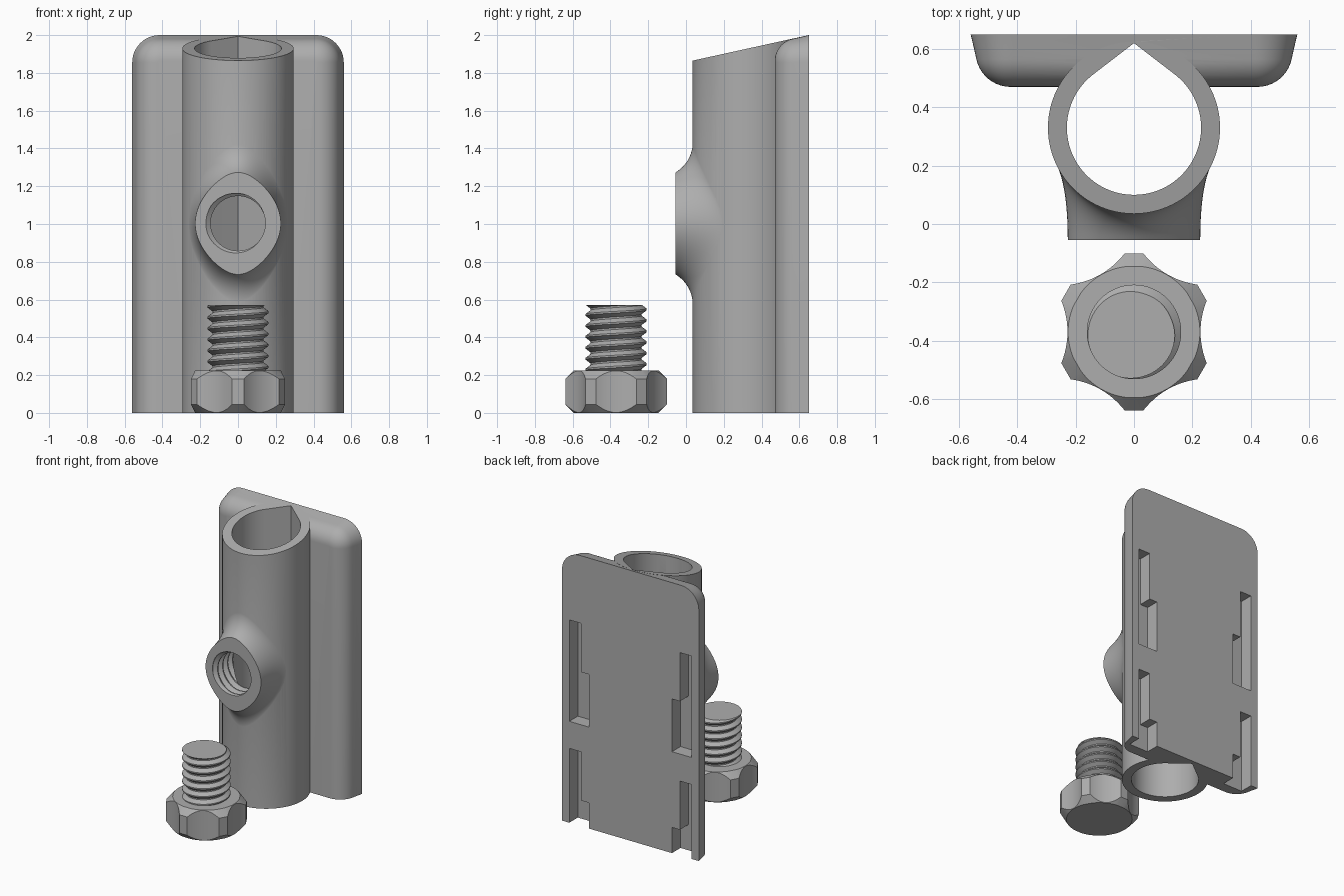
import bpy, bmesh, math
from math import sin, cos, pi, sqrt
from mathutils import Matrix

if "Cube" in bpy.data.objects:
    bpy.data.objects.remove(bpy.data.objects["Cube"])

grey = bpy.data.materials.new("plain_grey")
grey.diffuse_color = (0.42, 0.42, 0.42, 1)
grey.use_nodes = True
grey.node_tree.nodes["Principled BSDF"].inputs["Base Color"].default_value = grey.diffuse_color
TUBE_Y, TUBE_R, BORE_R = 0.33, 0.295, 0.23


def finish(bm, name):
    bmesh.ops.recalc_face_normals(bm, faces=bm.faces)
    mesh = bpy.data.meshes.new(name)
    bm.to_mesh(mesh)
    bm.free()
    mesh.materials.append(grey)
    ob = bpy.data.objects.new(name, mesh)
    bpy.context.collection.objects.link(ob)
    return ob


def loft(rings, name):
    """Skin closed rings of points and cap both ends."""
    bm = bmesh.new()
    vs = [[bm.verts.new(p) for p in ring] for ring in rings]
    n = len(vs[0])
    for a, b in zip(vs, vs[1:]):
        for i in range(n):
            j = (i + 1) % n
            bm.faces.new((a[i], a[j], b[j], b[i]))
    bm.faces.new(vs[0][::-1])
    bm.faces.new(vs[-1])
    bmesh.ops.remove_doubles(bm, verts=bm.verts, dist=1e-5)
    return finish(bm, name)


def box(x0, x1, y0, y1, z0, z1):
    return loft([[(x0, y0, z), (x1, y0, z), (x1, y1, z), (x0, y1, z)]
                 for z in (z0, z1)], "slot_cutter")


def threaded_rod(name, root, crest, pitch, z0, z1, matrix, n=64):
    """Helical thread as a closed solid along z."""
    knots = [(0, root), (0.15, root), (0.5, crest), (0.65, crest), (1, root)]

    def radius(u):
        u %= 1
        for (a, ra), (b, rb) in zip(knots, knots[1:]):
            if u <= b:
                return ra + (rb - ra) * (u - a) / (b - a)

    bm = bmesh.new()
    turns = int((z1 - z0) / pitch) + 2
    us = [t + k[0] for t in range(-1, turns) for k in knots[:4]]
    cols = []
    for i in range(n + 1):
        a = 2 * pi * i / n
        col = []
        for u in us:
            z = min(max(z0 + (u + i / n) * pitch, z0), z1)
            r = radius((z - z0) / pitch - i / n + 1e-9)
            col.append(bm.verts.new((r * cos(a), r * sin(a), z)))
        cols.append(col)
    for c, d in zip(cols, cols[1:]):
        for k in range(len(us) - 1):
            bm.faces.new((c[k], d[k], d[k + 1], c[k + 1]))
    bmesh.ops.remove_doubles(bm, verts=bm.verts, dist=2e-5)
    bmesh.ops.holes_fill(bm, edges=[e for e in bm.edges if e.is_boundary], sides=0)
    bm.transform(matrix)
    return finish(bm, name)


def boolean(ob, other, operation):
    mod = ob.modifiers.new("cut", 'BOOLEAN')
    mod.operation, mod.solver, mod.object = operation, 'EXACT', other
    bpy.context.view_layer.objects.active = ob
    bpy.ops.object.modifier_apply(modifier=mod.name)
    bpy.data.objects.remove(other)


def smooth(ob, angle):
    bpy.ops.object.select_all(action='DESELECT')
    ob.select_set(True)
    bpy.context.view_layer.objects.active = ob
    bpy.ops.object.shade_smooth_by_angle(angle=math.radians(angle))


# Back plate: rounded on the sides and top, flat at the bottom
def plate_ring(inset, y):
    w, t, r = 0.56 - inset, 2.0 - inset, 0.145 - inset
    pts = [(w, y, 0)]
    for cx, start in ((w - r, 0), (r - w, pi / 2)):
        for i in range(13):
            a = start + pi / 2 * i / 12
            pts.append((cx + r * cos(a), y, t - r + r * sin(a)))
    return pts + [(-w, y, 0)]


plate_profile = [(0, 0.65), (0.012, 0.60)]
for i in range(11):
    a = math.radians(12 + 78 * i / 10)
    plate_profile.append((0.137 - 0.12 * cos(a), 0.59 - 0.12 * sin(a)))
body = loft([plate_ring(*p) for p in plate_profile], "holder_body")

# Upright tube with slanted top
circle = [2 * pi * i / 96 for i in range(96)]
tube_xy = [(TUBE_R * cos(a), TUBE_Y + TUBE_R * sin(a)) for a in circle]
tube = loft([[(x, y, 0) for x, y in tube_xy],
             [(x, y, 1.865 + 0.2195 * (y - 0.035)) for x, y in tube_xy]], "tube")
boolean(body, tube, 'UNION')


# Screw boss blending into the tube
def oval(a, w, h):
    return w * cos(a) * (1 - 0.25 * sin(a) ** 2), h * sin(a)


boss_rings = []
for k in range(13):
    t = k / 12
    ring = []
    for a in circle:
        x0, z0 = oval(a, 0.227, 0.27)
        x1, z1 = oval(a, 0.265, 0.437)
        depth = sqrt((TUBE_R - 0.001) ** 2 - x1 * x1)
        y1 = TUBE_Y - depth
        xc, zc = x0, z0 + 0.35 * (z1 - z0)
        yc = y1 + x1 / depth * (xc - x1)
        ring.append([(1 - t) ** 2 * p + 2 * t * (1 - t) * q + t * t * s for p, q, s in
                     ((x0, xc, x1), (-0.055, yc, y1), (1.003 + z0, 1.003 + zc, 1.003 + z1))])
    boss_rings.append(ring)
boss_rings.append([(0.1 * cos(a), 0.3, 1.003 + 0.1 * sin(a)) for a in circle])
boolean(body, loft(boss_rings, "boss"), 'UNION')

# Teardrop bore through the tube
half = math.acos(BORE_R / 0.29)
drop = [(0, 0.62)]
for i in range(81):
    a = pi / 2 + half + (2 * pi - 2 * half) * i / 80
    drop.append((BORE_R * cos(a), TUBE_Y + BORE_R * sin(a)))
boolean(body, loft([[(x, y, z) for x, y in drop] for z in (-0.1, 2.1)], "bore"), 'DIFFERENCE')

# Threaded screw hole
hole = threaded_rod("screw_hole", 0.145, 0.17, 0.058, 0, 0.27,
                    Matrix.Translation((0, 0.18, 1.003)) @ Matrix.Rotation(pi / 2, 4, 'X'))
boolean(body, hole, 'DIFFERENCE')

# Stepped hanging slots in the back, mirrored
for s in (-1, 1):
    for low, step, top in ((-0.1, 0.19, 0.55), (0.75, 1.14, 1.50)):
        slot = [(0.34, low), (0.50, low), (0.50, top), (0.405, top), (0.405, step), (0.34, step)]
        boolean(body, loft([[(s * x, y, z) for x, z in slot] for y in (0.55, 0.75)], "slot"),
                'DIFFERENCE')
smooth(body, 30)

# Bolt head: six scalloped lobes with chamfered rims
BOLT_Y, RIM, HEAD_H = -0.37, 0.226, 0.225
outline = []
for k in range(6):
    mid = k * pi / 3
    for i in range(13):
        u = -1 + i / 6
        x, y = 0.228 + 0.021 * u * u, 0.107 * u
        outline.append((math.hypot(x, y), mid + math.atan2(y, x)))


def head_ring(r_of, z_of):
    return [(r_of(r) * cos(a), BOLT_Y + r_of(r) * sin(a), z_of(r)) for r, a in outline]


head = loft([head_ring(lambda r: RIM, lambda r: 0),
             head_ring(lambda r: r, lambda r: r - RIM),
             head_ring(lambda r: r, lambda r: HEAD_H - r + RIM),
             head_ring(lambda r: RIM, lambda r: HEAD_H)], "bolt_head")
smooth(head, 25)

# Threaded bolt shaft
shaft = threaded_rod("bolt_shaft", 0.135, 0.162, 0.058, 0.21, 0.57,
                     Matrix.Translation((0, BOLT_Y, 0)))
smooth(shaft, 25)
